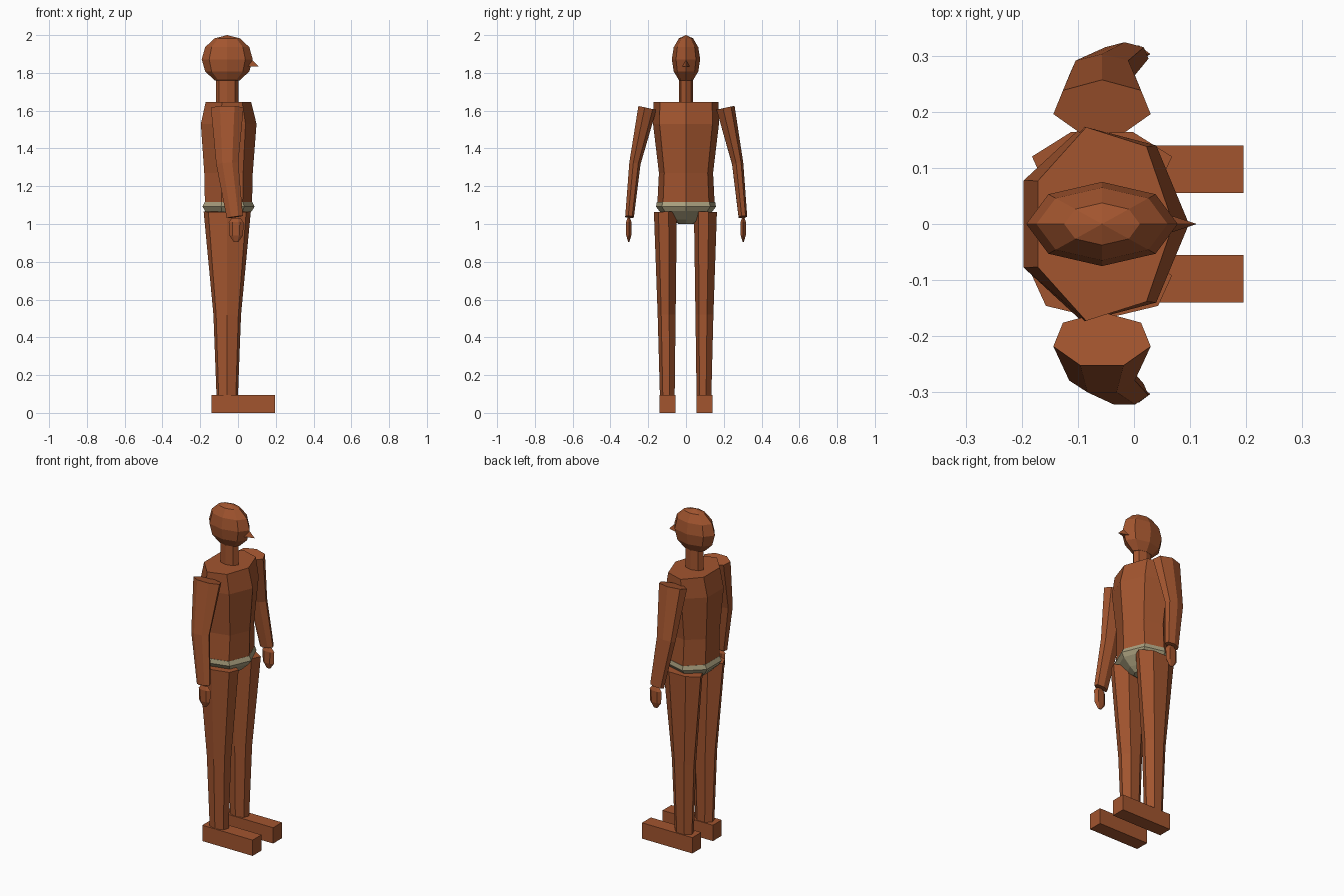
import bpy, bmesh, math
from mathutils import Vector

if "Cube" in bpy.data.objects:
    bpy.data.objects.remove(bpy.data.objects["Cube"])


def material(name, rgb):
    m = bpy.data.materials.new(name)
    m.diffuse_color = (*rgb, 1)
    m.use_nodes = True
    m.node_tree.nodes["Principled BSDF"].inputs["Base Color"].default_value = m.diffuse_color
    return m


BROWN = material("sienna brown", (0.36, 0.09, 0.028))
BEIGE = material("khaki beige", (0.40, 0.35, 0.21))
CX = -0.057  # body axis; the figure looks along +x


def finish(bm, name, mat):
    bmesh.ops.recalc_face_normals(bm, faces=bm.faces)
    me = bpy.data.meshes.new(name)
    bm.to_mesh(me)
    bm.free()
    me.materials.append(mat)
    ob = bpy.data.objects.new(name, me)
    bpy.context.collection.objects.link(ob)
    return ob


def loft(name, mat, rings, sides=7, phase=0.0):
    """Skin elliptical rings (x, y, z, rx, ry); each ring is square to the path."""
    bm = bmesh.new()
    pts = [Vector(r[:3]) for r in rings]
    loops = []
    for i, (x, y, z, rx, ry) in enumerate(rings):
        axis = pts[min(i + 1, len(pts) - 1)] - pts[max(i - 1, 0)]
        loop = []
        for k in range(sides):
            a = math.radians(phase) + 2 * math.pi * k / sides
            dx, dy = rx * math.cos(a), ry * math.sin(a)
            dz = -(dx * axis.x + dy * axis.y) / axis.z
            loop.append(bm.verts.new((x + dx, y + dy, z + dz)))
        loops.append(loop)
    for a, b in zip(loops, loops[1:]):
        for k in range(sides):
            n = (k + 1) % sides
            bm.faces.new((a[k], a[n], b[n], b[k]))
    bm.faces.new(loops[0])
    bm.faces.new(loops[-1])
    return finish(bm, name, mat)


# head
bm = bmesh.new()
bmesh.ops.create_uvsphere(bm, u_segments=8, v_segments=6, radius=1)
for v in bm.verts:
    v.co = (CX + v.co.x * 0.135, v.co.y * 0.075, 1.872 + v.co.z * 0.128)
finish(bm, "head", BROWN)

# nose, a small flat-bottomed pyramid
bm = bmesh.new()
tip, top, left, right = [bm.verts.new(p) for p in (
    (0.112, 0, 1.833), (0.045, 0, 1.9), (0.045, 0.022, 1.835), (0.045, -0.022, 1.835))]
for f in ((tip, top, left), (tip, right, top), (tip, left, right), (top, right, left)):
    bm.faces.new(f)
finish(bm, "nose", BROWN)

# neck, torso and hips
loft("neck", BROWN, [(CX, 0, 1.63, 0.06, 0.037), (CX, 0, 1.77, 0.06, 0.037)], 8)
loft("torso", BROWN, [(CX, 0, 1.10, 0.131, 0.156), (CX, 0, 1.27, 0.135, 0.147),
                      (CX, 0, 1.53, 0.155, 0.179), (CX, 0, 1.645, 0.127, 0.177)])
loft("hips", BEIGE, [(CX, 0, 1.00, 0.05, 0.04), (CX, 0, 1.025, 0.085, 0.08),
                     (CX, 0, 1.068, 0.13, 0.145), (CX, 0, 1.092, 0.145, 0.163),
                     (CX, 0, 1.117, 0.132, 0.158)])

for side, s in (("left", 1), ("right", -1)):
    # leg
    loft(side + "_leg", BROWN, [(CX, s * 0.097, 0.085, 0.058, 0.041),
                                (CX, s * 0.1, 0.52, 0.075, 0.05),
                                (CX, s * 0.106, 1.065, 0.128, 0.064)], 7, -90)
    # foot
    bm = bmesh.new()
    bmesh.ops.create_cube(bm, size=1)
    for v in bm.verts:
        v.co = (0.0275 + v.co.x * 0.335, s * 0.0975 + v.co.y * 0.084,
                0.0475 + v.co.z * 0.095)
    finish(bm, side + "_foot", BROWN)
    # arm
    loft(side + "_arm", BROWN, [(-0.017, s * 0.3, 1.037, 0.044, 0.024),
                                (CX, s * 0.272, 1.32, 0.06, 0.031),
                                (CX, s * 0.207, 1.615, 0.089, 0.05)], 7, 90)
    # hand
    loft(side + "_hand", BROWN, [(-0.01, s * 0.303, 0.905, 0.012, 0.003),
                                 (-0.01, s * 0.303, 0.94, 0.037, 0.016),
                                 (-0.01, s * 0.303, 1.01, 0.039, 0.017),
                                 (-0.01, s * 0.303, 1.032, 0.022, 0.008)], 6)
